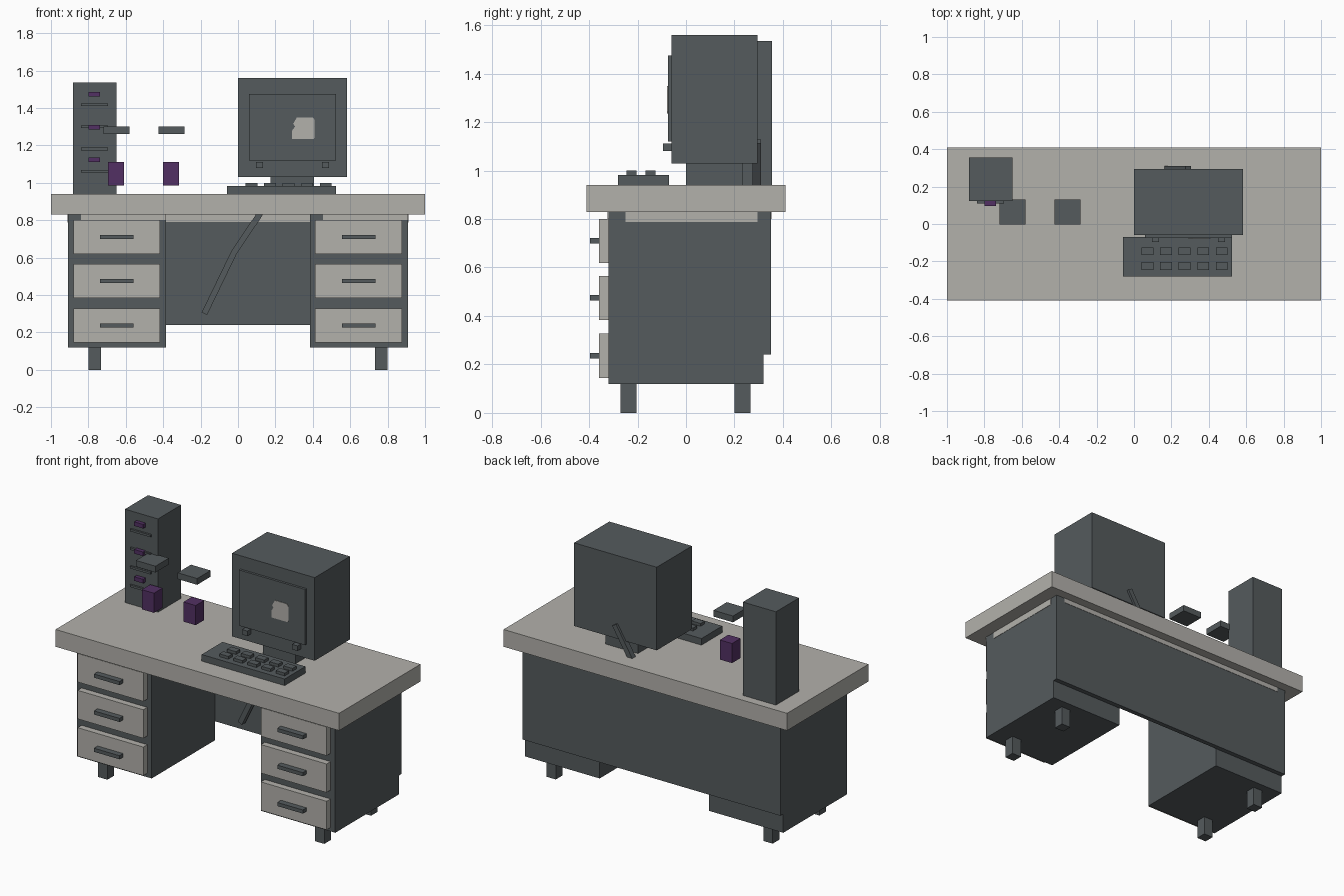
import bpy, bmesh
from mathutils import Vector

if "Cube" in bpy.data.objects:
    bpy.data.objects.remove(bpy.data.objects["Cube"])


def material(name, rgb):
    m = bpy.data.materials.new(name)
    m.diffuse_color = (*rgb, 1)
    m.use_nodes = True
    m.node_tree.nodes["Principled BSDF"].inputs["Base Color"].default_value = m.diffuse_color
    return m


DARK = material("dark grey", (0.09, 0.104, 0.11))
LIGHT = material("warm light grey", (0.45, 0.44, 0.41))
PURPLE = material("purple", (0.085, 0.03, 0.125))


def finish(name, bm, mat):
    bmesh.ops.recalc_face_normals(bm, faces=bm.faces)
    me = bpy.data.meshes.new(name)
    bm.to_mesh(me)
    bm.free()
    me.materials.append(mat)
    ob = bpy.data.objects.new(name, me)
    bpy.context.collection.objects.link(ob)
    return ob


def box(name, x, y, z, mat=DARK):
    """Box from (min, max) ranges on each axis."""
    bm = bmesh.new()
    bmesh.ops.create_cube(bm, size=1)
    for v in bm.verts:
        v.co = Vector([r[0] + (c + 0.5) * (r[1] - r[0]) for c, r in zip(v.co, (x, y, z))])
    return finish(name, bm, mat)


def slab(name, outline, y0, y1, mat):
    """Extrude an x-z outline from y0 to y1."""
    bm = bmesh.new()
    face = bm.faces.new([bm.verts.new((px, y0, pz)) for px, pz in outline])
    ext = bmesh.ops.extrude_face_region(bm, geom=[face])
    for v in ext["geom"]:
        if isinstance(v, bmesh.types.BMVert):
            v.co.y = y1
    return finish(name, bm, mat)


# Desk top and back panel
box("desk_top", (-1, 1), (-0.41, 0.41), (0.83, 0.94), LIGHT)
box("back_panel", (-0.91, 0.91), (0.32, 0.35), (0.24, 0.83))

# Pedestals with drawers, handles, legs and the light trim under the top
for side, cx in (("left", -0.648), ("right", 0.645)):
    s = -1 if cx < 0 else 1
    inner, outer = s * 0.385, s * 0.91
    xs = (min(inner, outer), max(inner, outer))
    box(f"{side}_pedestal", xs, (-0.32, 0.32), (0.12, 0.83))
    for i, z in enumerate((0.145, 0.383, 0.618)):
        box(f"{side}_drawer_{i}", (cx - 0.232, cx + 0.232), (-0.36, -0.32), (z, z + 0.182), LIGHT)
        box(f"{side}_handle_{i}", (cx - 0.09, cx + 0.09), (-0.397, -0.36), (z + 0.08, z + 0.103))
    for row, y in (("front", -0.27), ("rear", 0.2)):
        box(f"{side}_{row}_leg", (s * 0.765 - 0.033, s * 0.765 + 0.033), (y, y + 0.066), (0, 0.12))
    box(f"{side}_front_trim", (xs[0] + 0.07, xs[1]), (-0.323, -0.32), (0.8, 0.83), LIGHT)
    box(f"{side}_side_trim", (outer - 0.002, outer + 0.002), (-0.25, 0.295), (0.787, 0.83), LIGHT)
box("rear_trim", (-0.85, 0.85), (0.35, 0.352), (0.8, 0.83), LIGHT)
box("knee_space_trim", (-0.385, 0.385), (0.318, 0.32), (0.79, 0.83), LIGHT)

# Monitor
box("monitor_stand", (0.175, 0.405), (0, 0.235), (0.94, 1.03))
box("monitor_case", (0, 0.583), (-0.06, 0.295), (1.03, 1.56))
box("monitor_screen", (0.06, 0.525), (-0.075, -0.06), (1.12, 1.475))
for i, x in enumerate((0.095, 0.448)):
    box(f"monitor_knob_{i}", (x, x + 0.038), (-0.095, -0.06), (1.08, 1.112))
slab("screen_picture", [(0.29, 1.235), (0.405, 1.235), (0.41, 1.245), (0.41, 1.335),
                        (0.4, 1.35), (0.315, 1.35), (0.295, 1.315), (0.305, 1.3),
                        (0.29, 1.28)], -0.078, -0.075, LIGHT)

# Cable running down behind the monitor and under the desk
path = [Vector(p) for p in ((0.29, 1.12), (0.105, 0.815), (-0.02, 0.63), (-0.18, 0.3))]
left, right = [], []
for i, p in enumerate(path):
    d = (path[min(i + 1, 3)] - path[max(i - 1, 0)]).normalized()
    n = Vector((-d.y, d.x)) * 0.016
    left.append(p + n)
    right.append(p - n)
bm = bmesh.new()
rings = [[bm.verts.new((q.x, y, q.y)) for q, y in ((a, 0.275), (b, 0.275), (b, 0.31), (a, 0.31))]
         for a, b in zip(left, right)]
for r0, r1 in zip(rings, rings[1:]):
    for k in range(4):
        bm.faces.new((r0[k], r0[(k + 1) % 4], r1[(k + 1) % 4], r1[k]))
bm.faces.new(rings[0])
bm.faces.new(rings[-1])
finish("cable", bm, DARK)

# Keyboard with two rows of keys
box("keyboard", (-0.06, 0.525), (-0.28, -0.07), (0.94, 0.982))
for row, y in enumerate((-0.245, -0.167)):
    for col in range(5):
        x = 0.04 + col * 0.0995
        box(f"key_{row}_{col}", (x, x + 0.063), (y, y + 0.041), (0.982, 1.0))

# Computer tower with slots and buttons
box("tower", (-0.883, -0.65), (0.122, 0.355), (0.94, 1.535))
for i in range(4):
    z = 1.055 + i * 0.1185
    box(f"tower_slot_{i}", (-0.84, -0.695), (0.11, 0.122), (z, z + 0.014))
for i, z in enumerate((1.11, 1.284, 1.46)):
    box(f"tower_button_{i}", (-0.8, -0.737), (0.097, 0.122), (z, z + 0.026), PURPLE)

# Two speakers: purple bodies with dark caps floating above
for i, x in enumerate((-0.652, -0.358)):
    box(f"speaker_body_{i}", (x - 0.043, x + 0.043), (0.023, 0.109), (0.985, 1.11), PURPLE)
    box(f"speaker_cap_{i}", (x - 0.066, x + 0.072), (-0.003, 0.132), (1.26, 1.3))
